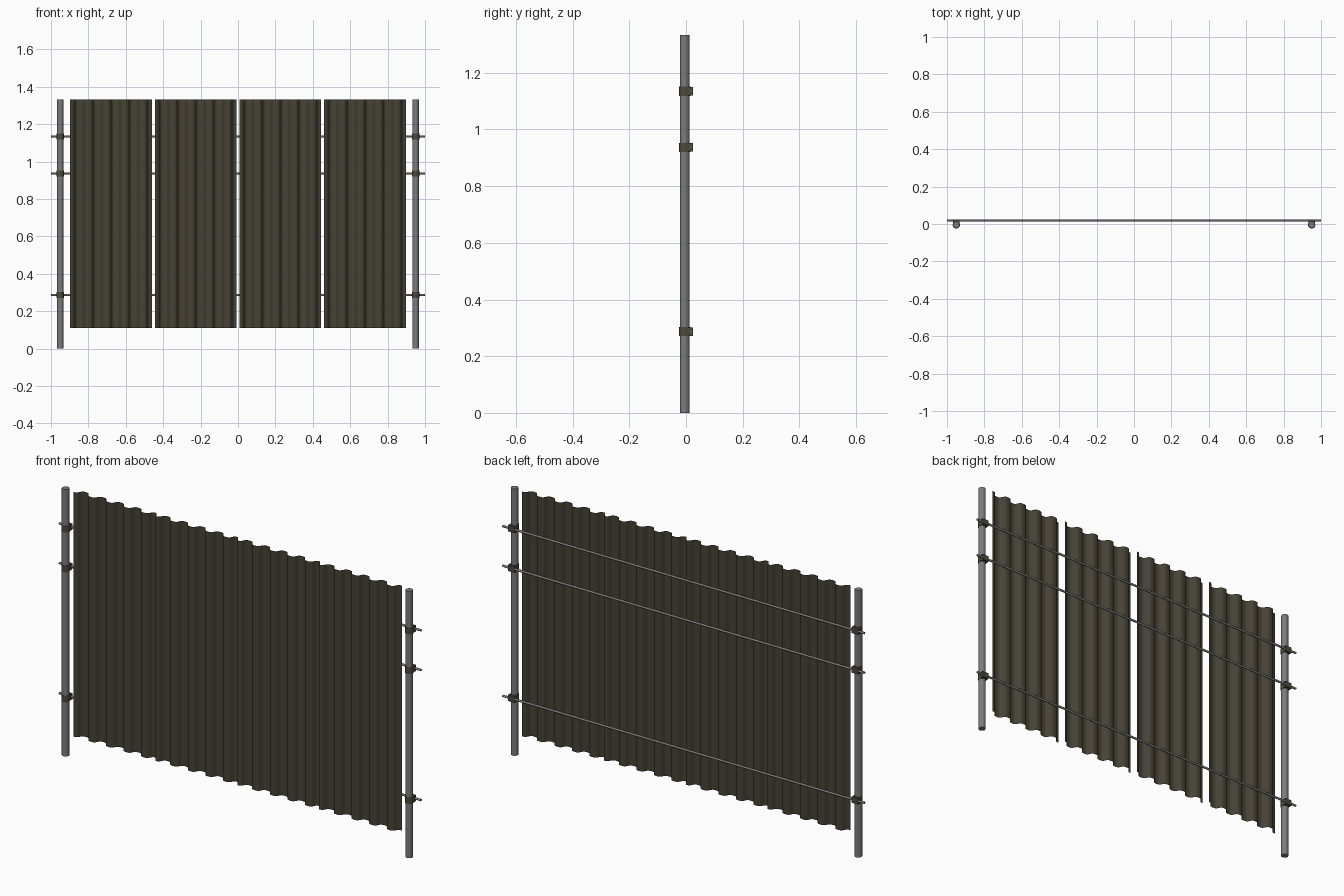
import bpy, bmesh, math
from mathutils import Matrix, Vector

if "Cube" in bpy.data.objects:
    bpy.data.objects.remove(bpy.data.objects["Cube"])

TOP = 1.333
POST_X, POST_Y, POST_R = 0.95, -0.0045, 0.0175
RAIL_Y, RAIL_R = 0.018, 0.0055
RAIL_Z = (0.287, 0.937, 1.135)


def material(name, rgb):
    m = bpy.data.materials.new(name)
    m.diffuse_color = (*rgb, 1)
    m.use_nodes = True
    m.node_tree.nodes["Principled BSDF"].inputs["Base Color"].default_value = m.diffuse_color
    return m


STEEL = material("grey steel", (0.2, 0.2, 0.2))
SHEET = material("dark olive brown sheet", (0.062, 0.054, 0.036))
CLAMP = material("olive brown clamp", (0.075, 0.066, 0.042))


def finish(bm, name, mat, smooth=True):
    me = bpy.data.meshes.new(name)
    bm.to_mesh(me)
    bm.free()
    me.materials.append(mat)
    ob = bpy.data.objects.new(name, me)
    bpy.context.collection.objects.link(ob)
    if smooth:
        bpy.ops.object.select_all(action='DESELECT')
        ob.select_set(True)
        bpy.context.view_layer.objects.active = ob
        bpy.ops.object.shade_smooth_by_angle(angle=math.radians(40))
    return ob


def add_rod(bm, a, b, r, sides=16):
    a, b = Vector(a), Vector(b)
    rot = (b - a).to_track_quat('Z', 'Y').to_matrix().to_4x4()
    bmesh.ops.create_cone(bm, cap_ends=True, segments=sides, radius1=r, radius2=r,
                          depth=(b - a).length,
                          matrix=Matrix.Translation((a + b) / 2) @ rot)


def add_box(bm, centre, size):
    bmesh.ops.create_cube(bm, size=1, matrix=Matrix.Translation(centre)
                          @ Matrix.Diagonal((*size, 1)))


# upright posts
for side, label in ((-1, "left"), (1, "right")):
    bm = bmesh.new()
    x = side * POST_X
    add_rod(bm, (x, POST_Y, 0), (x, POST_Y, TOP), POST_R, 20)
    finish(bm, label + "_post", STEEL)

    # clamps: collar round the post, jaw block round the rail
    for i, z in enumerate(RAIL_Z):
        bm = bmesh.new()
        add_rod(bm, (x, POST_Y, z - 0.016), (x, POST_Y, z + 0.016), 0.0195, 20)
        add_box(bm, (x, 0.0125, z), (0.036, 0.023, 0.03))
        finish(bm, f"{label}_clamp_{i + 1}", CLAMP)

# horizontal rails
for i, z in enumerate(RAIL_Z):
    bm = bmesh.new()
    add_rod(bm, (-1, RAIL_Y, z), (1, RAIL_Y, z), RAIL_R, 12)
    finish(bm, f"rail_{i + 1}", STEEL)

# corrugated sheets: rounded trapezoid wave, front at left edge, back at right edge
WIDTH, WAVES, STEPS = 0.437, 4.5, 108
Y_MID, Y_AMP = -0.002, 0.0145


def wave(t):
    s = -2.0 * math.cos(2 * math.pi * WAVES * t)
    return Y_MID + Y_AMP * math.tanh(s) / math.tanh(2.0)


for i, cx in enumerate((-0.679, -0.2265, 0.2265, 0.679)):
    bm = bmesh.new()
    prev = None
    for k in range(STEPS + 1):
        t = k / STEPS
        x, y = cx + (t - 0.5) * WIDTH, wave(t)
        pair = (bm.verts.new((x, y, 0.11)), bm.verts.new((x, y, TOP)))
        if prev:
            bm.faces.new((prev[0], pair[0], pair[1], prev[1]))
        prev = pair
    finish(bm, f"corrugated_sheet_{i + 1}", SHEET)
